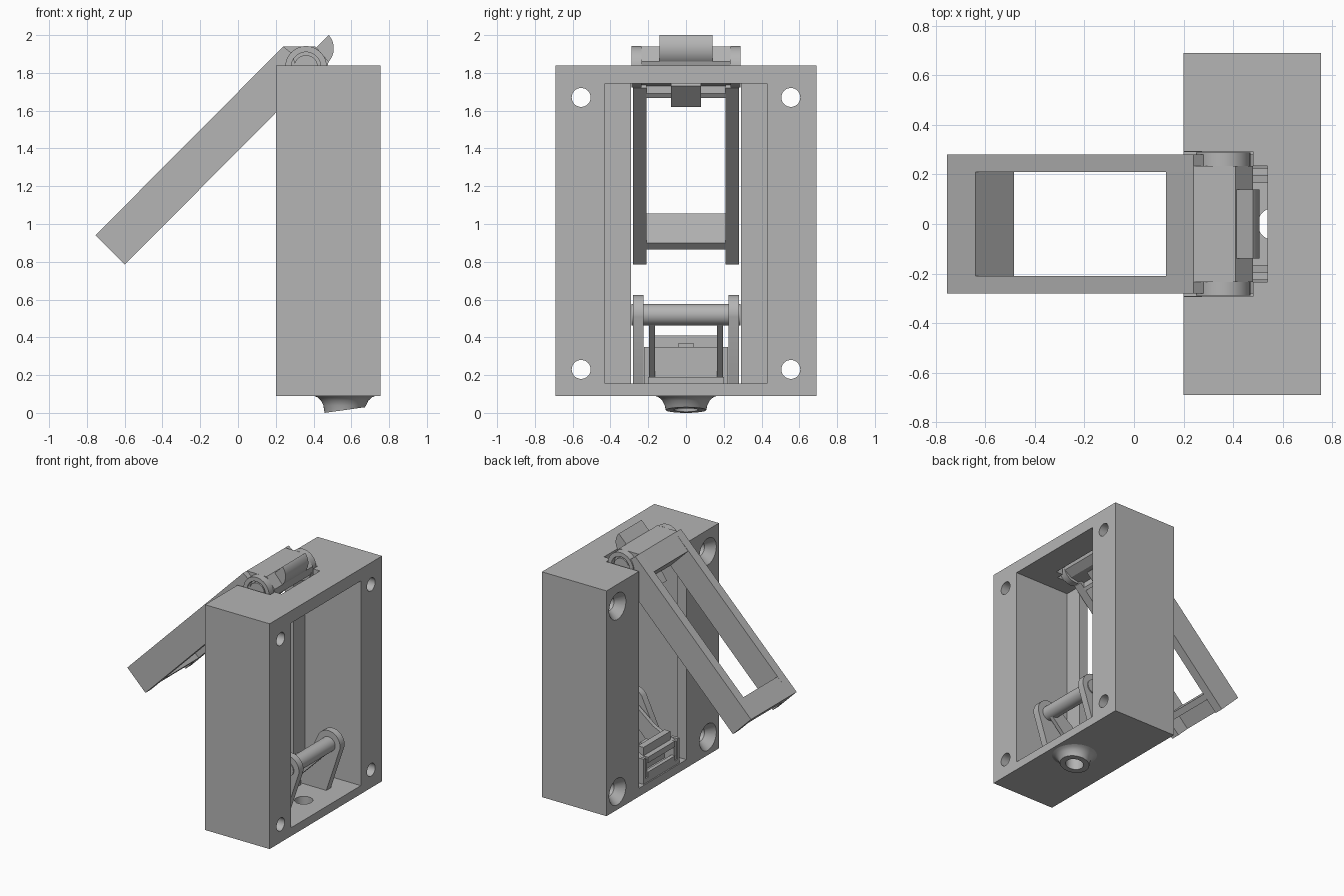
import bpy, bmesh, math
from mathutils import Matrix, Vector

cube = bpy.data.objects.get("Cube")
if cube:
    bpy.data.objects.remove(cube)

GREY = (0.46, 0.46, 0.46, 1)
mat = bpy.data.materials.new("plain grey")
mat.use_nodes = True
mat.diffuse_color = GREY
mat.node_tree.nodes["Principled BSDF"].inputs["Base Color"].default_value = GREY


def finish(name, bm, smooth=False):
    bmesh.ops.recalc_face_normals(bm, faces=bm.faces)
    me = bpy.data.meshes.new(name)
    bm.to_mesh(me)
    bm.free()
    ob = bpy.data.objects.new(name, me)
    bpy.context.collection.objects.link(ob)
    me.materials.append(mat)
    if smooth:
        shade(ob)
    return ob


def shade(ob):
    bpy.ops.object.select_all(action='DESELECT')
    ob.select_set(True)
    bpy.context.view_layer.objects.active = ob
    bpy.ops.object.shade_smooth_by_angle(angle=math.radians(30))


def box(name, x, y, z):
    """Box from (min, max) ranges."""
    bm = bmesh.new()
    bmesh.ops.create_cube(bm, size=1)
    for v in bm.verts:
        v.co = [r[0] if c < 0 else r[1] for c, r in zip(v.co, (x, y, z))]
    return finish(name, bm)


def prism(name, pts, y0, y1, smooth=False):
    """Side profile in x and z, extruded along y."""
    bm = bmesh.new()
    f = bm.faces.new([bm.verts.new((x, y0, z)) for x, z in pts])
    ext = bmesh.ops.extrude_face_region(bm, geom=[f])
    vs = [v for v in ext["geom"] if isinstance(v, bmesh.types.BMVert)]
    bmesh.ops.translate(bm, verts=vs, vec=(0, y1 - y0, 0))
    return finish(name, bm, smooth)


def rod(name, axis, centre, r1, r2, depth, smooth=True):
    bm = bmesh.new()
    rot = {"x": Matrix.Rotation(math.pi / 2, 4, "Y"),
           "y": Matrix.Rotation(math.pi / 2, 4, "X"), "z": Matrix()}[axis]
    bmesh.ops.create_cone(bm, cap_ends=True, segments=40, radius1=r1, radius2=r2,
                          depth=depth, matrix=Matrix.Translation(centre) @ rot)
    return finish(name, bm, smooth)


def cut(ob, cutters):
    for c in cutters:
        m = ob.modifiers.new("cut", "BOOLEAN")
        m.operation, m.solver, m.object = "DIFFERENCE", "EXACT", c
        c.hide_render = True
    dg = bpy.context.evaluated_depsgraph_get()
    me = bpy.data.meshes.new_from_object(ob.evaluated_get(dg))
    ob.modifiers.clear()
    ob.data = me
    for c in cutters:
        bpy.data.objects.remove(c)
    shade(ob)


def arc(cx, cz, r, a0, a1, n=16):
    return [(cx + r * math.cos(math.radians(a0 + (a1 - a0) * i / n)),
             cz + r * math.sin(math.radians(a0 + (a1 - a0) * i / n))) for i in range(n + 1)]


# Housing: open on one side, slotted on the other, with countersunk screw holes
housing = box("housing", (0.2, 0.755), (-0.69, 0.69), (0.09, 1.84))
cutters = [
    box("cavity", (0.275, 0.9), (-0.43, 0.43), (0.155, 1.745)),
    box("slot", (0.1, 0.4), (-0.29, 0.29), (0.155, 1.745)),
    box("hinge_gap", (0.1, 0.48), (-0.292, 0.292), (1.7, 1.95)),
    box("lip_gap", (0.4, 0.54), (-0.235, 0.235), (1.7, 1.95)),
    rod("drain", "z", (0.565, 0, 0.12), 0.065, 0.065, 0.2),
]
for y in (-0.555, 0.555):
    for z in (0.23, 1.67):
        cutters.append(rod("screw_hole", "x", (0.48, y, z), 0.05, 0.05, 0.8))
        cutters.append(rod("countersink", "x", (0.225, y, z), 0.115, 0.05, 0.08))
cut(housing, cutters)

# Nozzle: flared ring under the floor with a slanted mouth
bm = bmesh.new()
profile = [(0.065, 0.1), (0.168, 0.092), (0.145, 0.083), (0.125, 0.065),
           (0.113, 0.04), (0.107, 0), (0.065, 0)]
N = 48
rings = []
for i in range(N):
    a = 2 * math.pi * i / N
    ring = []
    for r, z in profile:
        x = r * math.cos(a)
        z = z if z else 0.015 + 0.14 * x
        ring.append(bm.verts.new((0.565 + x, r * math.sin(a), z)))
    rings.append(ring)
for i in range(N):
    a, b = rings[i], rings[(i + 1) % N]
    for j in range(len(profile)):
        k = (j + 1) % len(profile)
        bm.faces.new((a[j], a[k], b[k], b[j]))
finish("nozzle", bm, True)


# Flap frame, laid out along its slope (s) and through its thickness (t)
def slope(s, t):
    d = math.sqrt(0.5)
    return (-0.755 + d * (s + t), 0.94 + d * (s - t))


T = 0.22
for side, y0, y1 in (("right", -0.28, -0.21), ("left", 0.21, 0.28)):
    prism("flap_rail_" + side, [slope(0, 0), (0.24, 1.94), (0.29, 1.9), (0.33, 1.72),
                                slope(0, T)], y0, y1)
prism("flap_end", [slope(0, 0), slope(0.163, 0), slope(0.163, T), slope(0.115, T),
                   slope(0.115, 0.1), slope(0, 0.1)], -0.21, 0.21)
prism("flap_head", [slope(1.25, 0), (0.24, 1.94), (0.3, 1.94), (0.3, 1.69),
                    slope(1.25, T)], -0.21, 0.21)
prism("hinge_block", [(0.24, 1.94), (0.41, 1.94), (0.48, 1.86), (0.46, 1.79),
                      (0.4, 1.75), (0.24, 1.72)], -0.235, 0.235)
prism("flap_catch", [(0.22, 1.62), (0.27, 1.62), (0.38, 1.73), (0.33, 1.78)], -0.08, 0.08)

# Thumb lip on the hinge
prism("thumb_lip", [(0.41, 1.93), (0.48, 2.0)] + arc(0.4, 1.93, 0.107, 38, -45, 10)
      + [(0.41, 1.86)], -0.14, 0.14, True)

# Hinge knuckles with a recessed ring and a pin
for s in (-1, 1):
    knuckle = rod("hinge_knuckle", "y", (0.36, s * 0.262, 1.832), 0.11, 0.11, 0.055)
    cut(knuckle, [rod("bore", "y", (0.36, s * 0.28, 1.832), 0.078, 0.078, 0.05)])
rod("hinge_pin", "y", (0.36, 0, 1.832), 0.062, 0.062, 0.56)

# Lower bracket: two rounded cheeks and a cross bar
cheek = arc(0.62, 0.525, 0.1, -10, 145) + [(0.38, 0.25), (0.36, 0.15), (0.6, 0.15)]
for y0, y1 in ((-0.28, -0.225), (0.225, 0.28)):
    prism("bracket_cheek", cheek, y0, y1, True)
rod("cross_bar", "y", (0.62, 0, 0.52), 0.057, 0.057, 0.5)
for y in (-0.28, 0.28):
    rod("bar_end", "y", (0.62, y, 0.52), 0.057, 0.057, 0.016)

# Lever arms running from the bar down to the tray
arm = [(0.66, 0.49), (0.59, 0.56), (0.4, 0.41), (0.22, 0.33), (0.22, 0.17), (0.34, 0.17)]
for s in (-1, 1):
    y = sorted((s * 0.165, s * 0.197))
    prism("lever_arm", arm, *y)
    box("tray_post", (0.21, 0.27), sorted((s * 0.197, s * 0.222)), (0.15, 0.35))

# Latch tray at the foot of the slot
box("tray_floor", (0.21, 0.4), (-0.2, 0.2), (0.15, 0.19))
box("tray_back", (0.3, 0.36), (-0.165, 0.165), (0.19, 0.345))
box("tray_lip", (0.21, 0.24), (-0.165, 0.165), (0.19, 0.23))
box("tray_shelf", (0.21, 0.32), (-0.165, 0.165), (0.3, 0.345))
box("tray_cap", (0.25, 0.3), (-0.165, 0.165), (0.345, 0.41))
box("latch_tab", (0.29, 0.37), (-0.04, 0.04), (0.345, 0.37))
